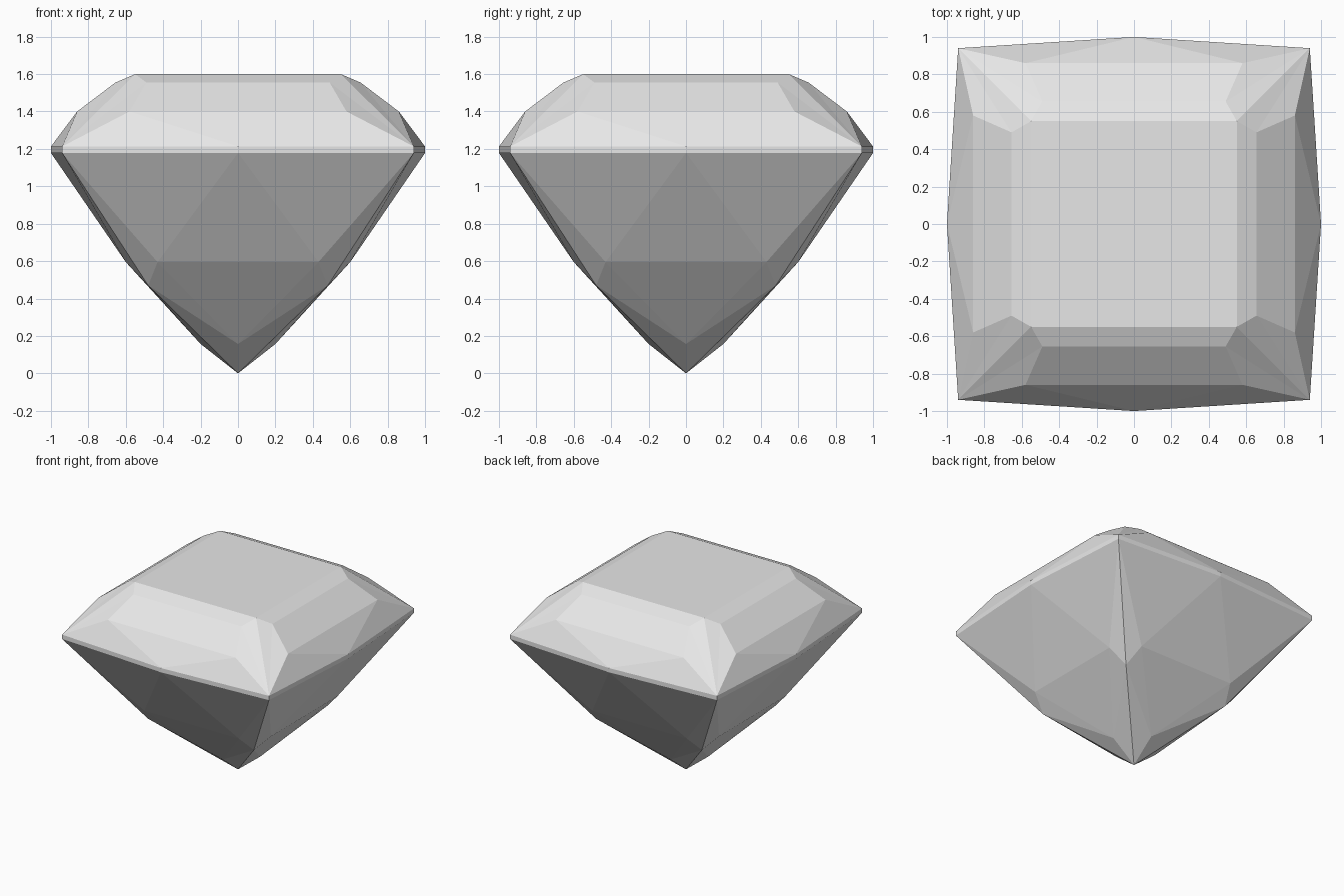
import bpy
import bmesh
from math import pi
from mathutils import Matrix, Vector

cube = bpy.data.objects.get("Cube")
if cube:
    bpy.data.objects.remove(cube, do_unlink=True)

# Single pale grey colour
grey = bpy.data.materials.new("pale_grey")
grey.use_nodes = True
color = (0.8, 0.8, 0.8, 1)
grey.diffuse_color = color
grey.node_tree.nodes["Principled BSDF"].inputs["Base Color"].default_value = color

# Key points of the back (+y) quarter, right-hand half; mirrored across x below
P = {
    "centre": (0, 0, 1.6),
    "table": (0.55, 0.55, 1.6),
    "step": (0.49, 0.655, 1.555),
    "crown": (0.58, 0.86, 1.4),
    "top_corner": (0.94, 0.94, 1.213),
    "top_mid": (0, 1, 1.213),
    "low_corner": (0.94, 0.94, 1.178),
    "low_mid": (0, 1, 1.178),
    "knee": (0.43, 0.6, 0.595),
    "ridge": (0.48, 0.48, 0.47),
    "keel": (0, 0.2, 0.157),
    "tip": (0, 0, 0),
}

# Facets crossing the mirror line: a leading "-" takes the mirrored point
WHOLE = [
    "table step -step -table",
    "step crown -crown -step",
    "crown top_mid -crown",
    "low_mid knee -knee",
    "knee keel -knee",
]
# Facets that occur once on each side of the mirror line
HALF = [
    "table top_corner step",
    "step top_corner crown",
    "crown top_corner top_mid",
    "top_mid top_corner low_corner low_mid",
    "low_mid low_corner knee",
    "low_corner ridge knee",
    "knee ridge keel",
    "ridge tip keel",
]


def point(name, flip=False):
    v = Vector(P[name.lstrip("-")])
    if flip != name.startswith("-"):
        v.x = -v.x
    return v


bm = bmesh.new()


def facet(names, turn, flip=False):
    bm.faces.new([bm.verts.new(turn @ point(n, flip)) for n in names.split()])


# Four turned copies of the quarter
for i in range(4):
    turn = Matrix.Rotation(i * pi / 2, 3, "Z")
    for names in WHOLE:
        facet(names, turn)
    for names in HALF:
        facet(names, turn)
        facet(names, turn, True)

# Flat table on top
bm.faces.new([bm.verts.new(Matrix.Rotation(i * pi / 2, 3, "Z") @ point("table"))
              for i in range(4)])

bmesh.ops.remove_doubles(bm, verts=bm.verts, dist=0.001)
bmesh.ops.recalc_face_normals(bm, faces=bm.faces)

mesh = bpy.data.meshes.new("cut_gem")
bm.to_mesh(mesh)
bm.free()
mesh.materials.append(grey)
gem = bpy.data.objects.new("cut_gem", mesh)
bpy.context.collection.objects.link(gem)
